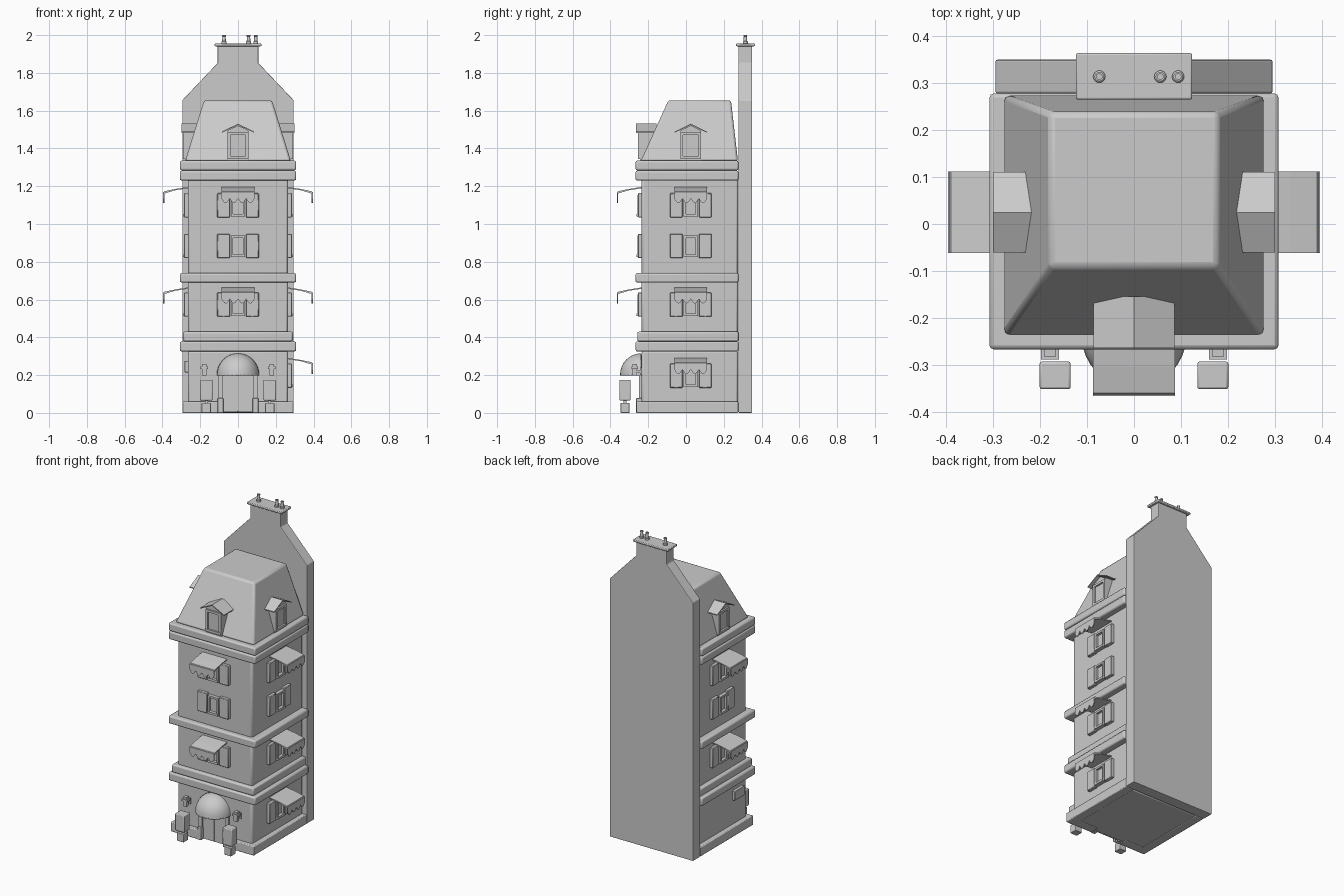
import bpy, bmesh, math
from mathutils import Matrix, Vector

if "Cube" in bpy.data.objects:
    bpy.data.objects.remove(bpy.data.objects["Cube"])

ID = Matrix.Identity(4)


def finish(name, bm, M=ID, bevel=0, segs=2, smooth=False):
    bmesh.ops.recalc_face_normals(bm, faces=bm.faces)
    me = bpy.data.meshes.new(name)
    bm.to_mesh(me)
    bm.free()
    ob = bpy.data.objects.new(name, me)
    bpy.context.collection.objects.link(ob)
    ob.matrix_world = M
    if bevel:
        b = ob.modifiers.new("bevel", 'BEVEL')
        b.width, b.segments, b.limit_method = bevel, segs, 'ANGLE'
    if smooth:
        bpy.context.view_layer.objects.active = ob
        ob.select_set(True)
        bpy.ops.object.shade_smooth_by_angle(angle=math.radians(35))
        ob.select_set(False)
    return ob


def add_box(bm, x0, x1, y0, y1, z0, z1):
    S = Matrix.Diagonal((x1 - x0, y1 - y0, z1 - z0, 1))
    T = Matrix.Translation(((x0 + x1) / 2, (y0 + y1) / 2, (z0 + z1) / 2))
    bmesh.ops.create_cube(bm, size=1, matrix=T @ S)


def boxes(name, blist, M=ID, bevel=0, segs=2):
    bm = bmesh.new()
    for b in blist:
        add_box(bm, *b)
    return finish(name, bm, M, bevel, segs, bool(bevel))


def extrude_xz(name, pts, y0, y1, M=ID, bevel=0):
    # outline in x/z, pulled from y0 to y1
    bm = bmesh.new()
    f = bm.faces.new([bm.verts.new((x, y0, z)) for x, z in pts])
    r = bmesh.ops.extrude_face_region(bm, geom=[f])
    vs = [v for v in r['geom'] if isinstance(v, bmesh.types.BMVert)]
    bmesh.ops.translate(bm, vec=(0, y1 - y0, 0), verts=vs)
    return finish(name, bm, M, bevel)


def lathe(name, prof, loc, n=16):
    # stacked rings from (radius, z) pairs
    bm = bmesh.new()
    rings = [[bm.verts.new((r * math.cos(2 * math.pi * i / n), r * math.sin(2 * math.pi * i / n), z))
              for i in range(n)] for r, z in prof]
    for a, b in zip(rings, rings[1:]):
        for i in range(n):
            bm.faces.new((a[i], a[(i + 1) % n], b[(i + 1) % n], b[i]))
    bm.faces.new(rings[0])
    bm.faces.new(rings[-1])
    return finish(name, bm, Matrix.Translation(loc), smooth=True)


# facade frames: local x along the wall, local -y outward
FRONT = Matrix.Translation((0, -0.235, 0))
RIGHT = Matrix.Translation((0.265, 0.025, 0)) @ Matrix.Rotation(math.pi / 2, 4, 'Z')
LEFT = Matrix.Translation((-0.265, 0.025, 0)) @ Matrix.Rotation(-math.pi / 2, 4, 'Z')

# main walls, by storey
for n, z0, z1 in (("ground_storey", 0.002, 0.33), ("first_storey", 0.42, 0.70), ("upper_storeys", 0.73, 1.24)):
    boxes(n, [(-0.265, 0.265, -0.235, 0.276, z0, z1)], bevel=0.012)

# plinth, interrupted by the doorway
boxes("plinth", [(s * 0.2 - 0.095, s * 0.2 + 0.095, -0.262, -0.2, 0, 0.06) for s in (-1, 1)]
      + [(s * 0.265 - 0.03, s * 0.265 + 0.03, -0.262, 0.277, 0, 0.06) for s in (-1, 1)], bevel=0.005)

# string courses and cornices
for n, w, y, z0, z1 in (("shop_cornice", 0.308, -0.267, 0.325, 0.378), ("shop_cornice_top", 0.29, -0.258, 0.378, 0.43),
                        ("string_course", 0.308, -0.267, 0.69, 0.74), ("cornice_lower", 0.308, -0.267, 1.23, 1.282),
                        ("cornice_upper", 0.308, -0.267, 1.284, 1.335)):
    boxes(n, [(-w, w, y, 0.278, z0, z1)], bevel=0.009)

# mansard roof
bm = bmesh.new()
lo = [bm.verts.new((x, y, 1.333)) for x, y in ((-.28, -.24), (.28, -.24), (.28, .275), (-.28, .275))]
hi = [bm.verts.new((x, y, 1.655)) for x, y in ((-.18, -.093), (.18, -.093), (.18, .238), (-.18, .238))]
bm.faces.new(lo)
bm.faces.new(hi)
for i in range(4):
    j = (i + 1) % 4
    bm.faces.new((lo[i], lo[j], hi[j], hi[i]))
finish("mansard_roof", bm, bevel=0.012, smooth=True)

# party wall with chimney shoulders, cap and pots
right = [(0.295, 0), (0.295, 1.655), (0.108, 1.852), (0.108, 1.945)]
extrude_xz("party_wall", right + [(-x, z) for x, z in reversed(right)], 0.278, 0.35, bevel=0.004)
boxes("chimney_cap", [(-0.124, 0.124, 0.265, 0.364, 1.941, 1.955)], bevel=0.004)
for x in (-0.074, 0.056, 0.094):
    lathe("chimney_pot", [(.013, 1.953), (.013, 1.965), (.010, 1.968), (.008, 1.993), (.010, 1.994),
                          (.010, 2.0), (.006, 2.0), (.006, 1.98)], (x, 0.314, 0))


def window(M, zc):
    # shutters, frame, pane and sill
    h = 0.064
    boxes("shutters", [(min(s * .11, s * .043), max(s * .11, s * .043), -.02, .005, zc - h, zc + h)
                       for s in (-1, 1)], M, 0.003, 1)
    boxes("window_frame", [(-.038, -.026, -.022, .005, zc - .055, zc + .055),
                           (.026, .038, -.022, .005, zc - .055, zc + .055),
                           (-.026, .026, -.022, .005, zc + .043, zc + .055),
                           (-.038, .038, -.026, .005, zc - .06, zc - .046)], M)
    boxes("window_pane", [(-.028, .028, -.006, .004, zc - .05, zc + .05)], M)


def awning(M, zt):
    # sloping sheet with a scalloped valance
    w, t = 0.087, 0.006
    bm = bmesh.new()
    prof = [(.005, zt), (-.07, zt - .012), (-.125, zt - .024), (-.131, zt - .032),
            (-.126, zt - .036), (-.07, zt - .019), (.005, zt - .007)]
    ends = [[bm.verts.new((s * w, y, z)) for y, z in prof] for s in (-1, 1)]
    for e in ends:
        bm.faces.new(e)
    for i in range(len(prof)):
        j = (i + 1) % len(prof)
        bm.faces.new((ends[0][i], ends[0][j], ends[1][j], ends[1][i]))
    finish("awning_sheet", bm, M)
    pts = [(w, zt - .028), (-w, zt - .028)]
    n, k = 4, 6
    for i in range(n * k + 1):
        pts.append((-w + 2 * w * i / (n * k), zt - .062 - .024 * math.sin(math.pi * (i % k) / k)))
    extrude_xz("awning_valance", pts, -.131, -.131 + t, M)


def dormer(M):
    # gabled box cut into the roof slope
    extrude_xz("dormer_cheeks", [(-.055, 1.335), (.055, 1.335), (.055, 1.495), (0, 1.522), (-.055, 1.495)],
               -.008, .07, M)
    extrude_xz("dormer_roof", [(-.086, 1.483), (0, 1.524), (.086, 1.483), (.086, 1.489), (0, 1.531), (-.086, 1.489)],
               -.029, .08, M)
    boxes("dormer_frame", [(-.055, -.04, -.018, 0, 1.345, 1.485), (.04, .055, -.018, 0, 1.345, 1.485),
                           (-.04, .04, -.018, 0, 1.47, 1.485), (-.055, .055, -.02, 0, 1.345, 1.36)], M)


for M in (FRONT, RIGHT, LEFT):
    for zc in (0.573, 0.884, 1.099):
        window(M, zc)
    awning(M, 0.665)
    awning(M, 1.197)
    dormer(M @ Matrix.Translation((0, 0 if M is FRONT else -0.006, 0)))
window(RIGHT, 0.197)
awning(RIGHT, 0.292)

# small wall box on the left side
boxes("wall_box", [(-.265 - .018, -.26, -.19, -.09, 0.215, 0.275)], bevel=0.003)

# half dome canopy over the door
bm = bmesh.new()
bmesh.ops.create_uvsphere(bm, u_segments=32, v_segments=16, radius=0.112)
for no in ((0, 1, 0), (0, 0, -1)):
    g = bm.verts[:] + bm.edges[:] + bm.faces[:]
    bmesh.ops.bisect_plane(bm, geom=g, plane_co=(0, 0, 0), plane_no=no, clear_outer=True)
dome = finish("door_canopy", bm, Matrix.Translation((0, -0.237, 0.203)), smooth=True)
so = dome.modifiers.new("thickness", 'SOLIDIFY')
so.thickness = 0.006

# door surround and door
boxes("door_surround", [(s * .0925 - .0125, s * .0925 + .0125, -.248, -.23, 0, .21) for s in (-1, 1)]
      + [(-.105, .105, -.248, -.23, .195, .215)])
boxes("door_posts", [(s * .0925 - .015, s * .0925 + .015, -.264, -.23, 0, .078) for s in (-1, 1)], bevel=0.003)
boxes("door_leaves", [(s * .04 - .038, s * .04 + .038, -.241, -.23, 0.005, .195) for s in (-1, 1)])

for s in (-1, 1):
    # clipped bush in a square tub
    x = s * 0.168
    boxes("bush", [(x - .033, x + .033, -.352, -.293, .066, .175)], bevel=0.005)
    boxes("bush_stem", [(x - .008, x + .008, -.33, -.314, .05, .07)])
    boxes("tub", [(x - .024, x + .024, -.346, -.299, 0, .053)], bevel=0.003)
    # wall lantern
    x = s * 0.179
    boxes("lantern_bracket", [(x - .006, x + .006, -.275, -.23, .215, .225), (x - .012, x + .012, -.243, -.23, .2, .24)])
    boxes("lantern", [(x - .011, x + .011, -.283, -.261, .197, .235), (x - .019, x + .019, -.289, -.253, .232, .245),
                      (x - .012, x + .012, -.283, -.26, .245, .258)])
